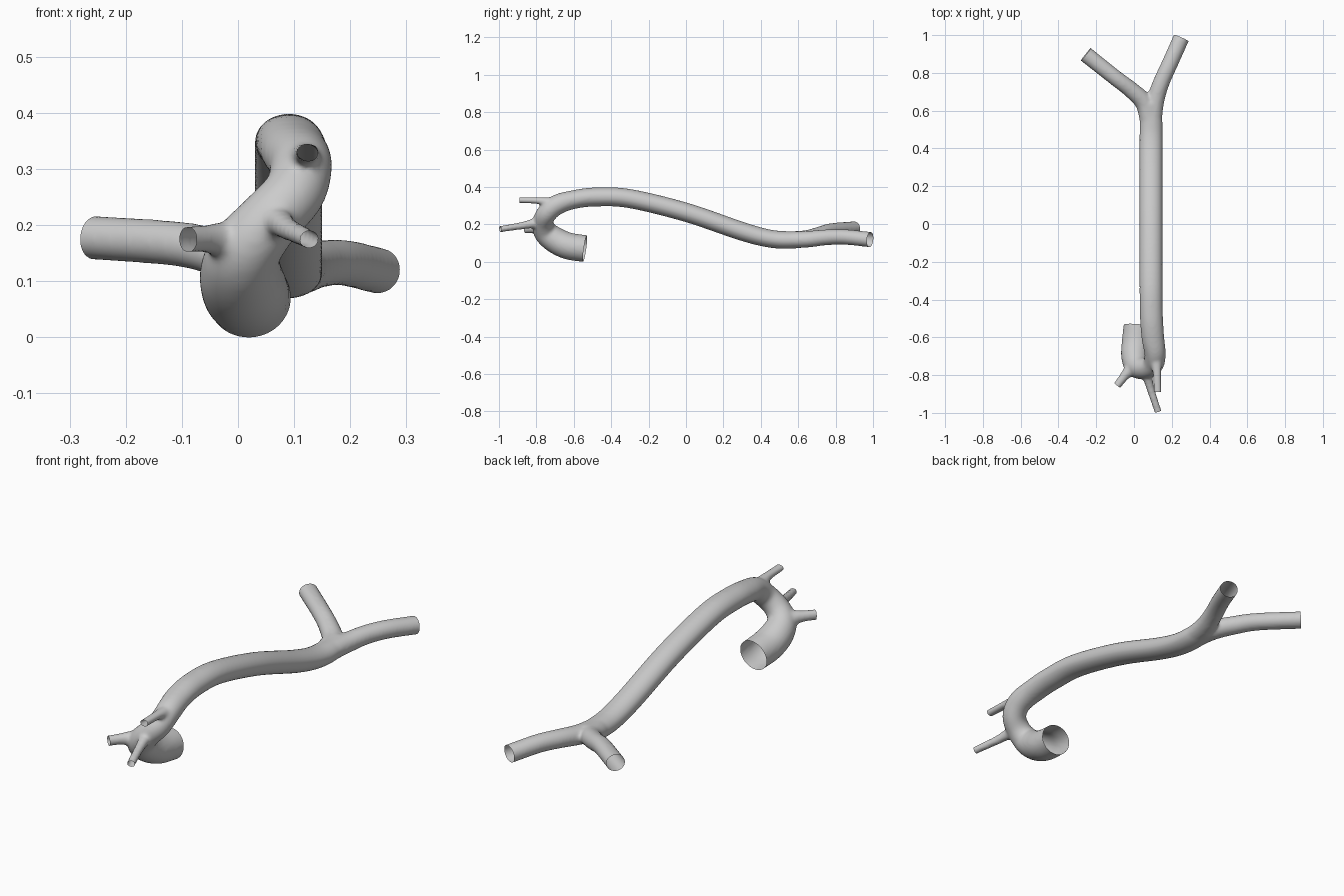
import bpy, bmesh, math
from mathutils import Vector

if "Cube" in bpy.data.objects:
    bpy.data.objects.remove(bpy.data.objects["Cube"])

# Each vessel: control points (x, y, z, radius sideways, radius vertical)
MAIN = [
    (0.020, -0.540, 0.078, .075, .072), (0.012, -0.63, 0.092, .077, .072),
    (0.005, -0.70, 0.124, .073, .070), (0.015, -0.75, 0.165, .064, .064),
    (0.055, -0.765, 0.215, .056, .056), (0.100, -0.745, 0.265, .055, .054),
    (0.112, -0.69, 0.312, .056, .054), (0.100, -0.60, 0.340, .060, .050),
    (0.092, -0.48, 0.354, .061, .051), (0.090, -0.30, 0.345, .061, .051),
    (0.090, 0.00, 0.272, .061, .051), (0.090, 0.30, 0.170, .061, .050),
    (0.090, 0.45, 0.131, .061, .048), (0.090, 0.56, 0.124, .060, .047),
    (0.085, 0.64, 0.130, .050, .044)]
ILIAC_LEFT = [
    (0.088, 0.54, 0.124, .055, .045), (0.055, 0.64, 0.132, .049, .044),
    (-0.015, 0.71, 0.152, .044, .042), (-0.10, 0.775, 0.173, .042, .040),
    (-0.255, 0.898, 0.185, .043, .039)]
ILIAC_RIGHT = [
    (0.092, 0.54, 0.124, .055, .045), (0.112, 0.65, 0.128, .048, .044),
    (0.145, 0.75, 0.138, .044, .042), (0.19, 0.85, 0.140, .043, .041),
    (0.250, 0.984, 0.126, .043, .041)]
BRACHIOCEPHALIC = [
    (0.010, -0.74, 0.165, .05, .05), (-0.030, -0.782, 0.180, .031, .033),
    (-0.058, -0.815, 0.183, .024, .025), (-0.089, -0.855, 0.182, .021, .024)]
CAROTID = [
    (0.050, -0.755, 0.212, .045, .045), (0.072, -0.815, 0.212, .027, .027),
    (0.090, -0.88, 0.200, .021, .020), (0.127, -0.993, 0.182, .019, .017)]
SUBCLAVIAN = [
    (0.112, -0.67, 0.315, .045, .04), (0.119, -0.745, 0.328, .029, .025),
    (0.122, -0.80, 0.335, .022, .018), (0.125, -0.89, 0.337, .021, .016)]
EXT, SIDES, STEPS = 0.035, 32, 8


def spline(pts):
    """Catmull-Rom samples (position, radii) through the control points."""
    p = [Vector(q) for q in pts]
    p = [2 * p[0] - p[1]] + p + [2 * p[-1] - p[-2]]
    out = []
    for i in range(1, len(p) - 2):
        a, b, c, d = p[i - 1:i + 3]
        for k in range(STEPS):
            t = k / STEPS
            out.append(0.5 * (2 * b + (c - a) * t + (2 * a - 5 * b + 4 * c - d) * t * t
                              + (3 * b - a - 3 * c + d) * t ** 3))
    out.append(p[-2])
    return [(Vector(q[:3]), q[3], q[4]) for q in out]


def end_of(s, i, j):
    """Position and outward direction of a vessel end."""
    return s[i][0], (s[i][0] - s[j][0]).normalized()


def extend(s, i, j):
    pos, d = end_of(s, i, j)
    return (pos + d * EXT, s[i][1], s[i][2])


def add_tube(bm, s):
    rings = []
    for i, (pos, rs, ru) in enumerate(s):
        t = (s[min(i + 1, len(s) - 1)][0] - s[max(i - 1, 0)][0]).normalized()
        side = (Vector((1, 0, 0)) - t * t.x).normalized()
        up = side.cross(t)
        rings.append([bm.verts.new(pos + side * rs * math.cos(a) + up * ru * math.sin(a))
                      for a in (2 * math.pi * k / SIDES for k in range(SIDES))])
    for r0, r1 in zip(rings, rings[1:]):
        for k in range(SIDES):
            n = (k + 1) % SIDES
            bm.faces.new((r0[k], r0[n], r1[n], r1[k]))
    bm.faces.new(rings[0][::-1])
    bm.faces.new(rings[-1])


# Closed overlapping tubes, run a little past every open end
bm = bmesh.new()
cuts = []
for path in (MAIN, ILIAC_LEFT, ILIAC_RIGHT, BRACHIOCEPHALIC, CAROTID, SUBCLAVIAN):
    s = spline(path)
    if path is MAIN:
        cuts.append((*end_of(s, 0, 1), 0.13))
        s = [extend(s, 0, 1)] + s
    else:
        cuts.append((*end_of(s, -1, -2), 0.075))
        s = s + [extend(s, -1, -2)]
    add_tube(bm, s)
bmesh.ops.recalc_face_normals(bm, faces=bm.faces[:])
mesh = bpy.data.meshes.new("aorta")
bm.to_mesh(mesh)
bm.free()
aorta = bpy.data.objects.new("aorta", mesh)
bpy.context.collection.objects.link(aorta)

# Fuse into one skin and soften the junctions
rm = aorta.modifiers.new("fuse", 'REMESH')
rm.mode = 'VOXEL'
rm.voxel_size = 0.007
sm = aorta.modifiers.new("soften", 'SMOOTH')
sm.factor = 0.5
sm.iterations = 12
dg = bpy.context.evaluated_depsgraph_get()
fused = bpy.data.meshes.new_from_object(aorta.evaluated_get(dg))
aorta.modifiers.clear()

# Slice the vessel ends open
bm = bmesh.new()
bm.from_mesh(fused)
for pos, d, reach in cuts:
    faces = [f for f in bm.faces if (f.calc_center_median() - pos).length < reach]
    geom = set(faces)
    for f in faces:
        geom.update(f.verts)
        geom.update(f.edges)
    bmesh.ops.bisect_plane(bm, geom=list(geom), plane_co=pos, plane_no=d, clear_outer=True)
for f in bm.faces:
    f.smooth = True
low = min(v.co.z for v in bm.verts)
bmesh.ops.translate(bm, verts=bm.verts[:], vec=(0, 0, -low))
bm.to_mesh(fused)
bm.free()
aorta.data = fused
